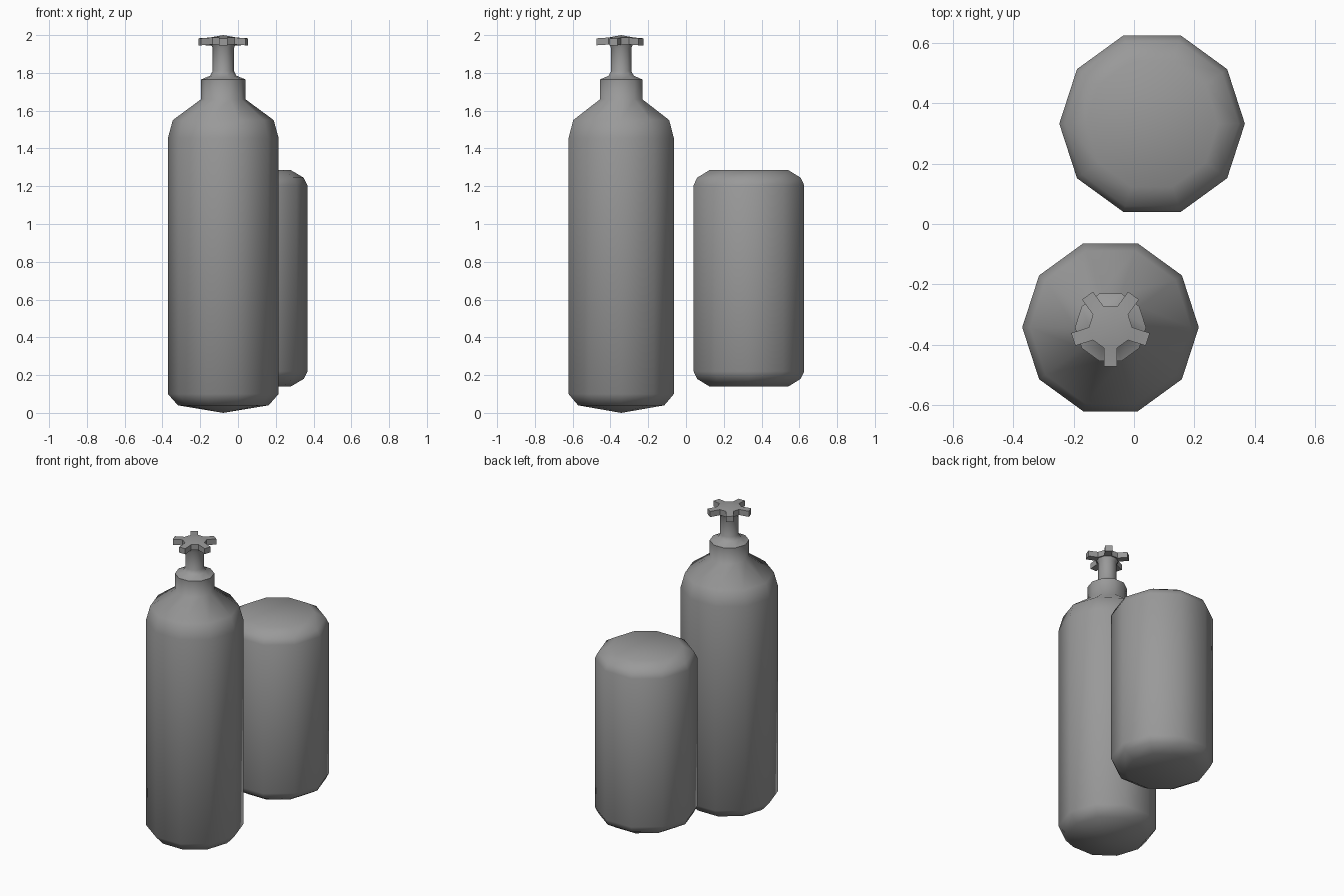
import bpy, bmesh
from math import radians, sin, cos, tau

SIDES = 10

cube = bpy.data.objects.get("Cube")
if cube:
    bpy.data.objects.remove(cube, do_unlink=True)

grey = bpy.data.materials.new("metal grey")
grey.use_nodes = True
COLOUR = (0.32, 0.32, 0.32, 1)
grey.diffuse_color = COLOUR
grey.node_tree.nodes["Principled BSDF"].inputs["Base Color"].default_value = COLOUR


def finish(name, bm, centre, smooth_angle):
    """Turn a bmesh into a shaded, coloured object."""
    bmesh.ops.recalc_face_normals(bm, faces=bm.faces)
    mesh = bpy.data.meshes.new(name)
    bm.to_mesh(mesh)
    bm.free()
    mesh.materials.append(grey)
    obj = bpy.data.objects.new(name, mesh)
    obj.location = (*centre, 0)
    bpy.context.collection.objects.link(obj)
    bpy.ops.object.select_all(action="DESELECT")
    obj.select_set(True)
    bpy.context.view_layer.objects.active = obj
    bpy.ops.object.shade_smooth_by_angle(angle=radians(smooth_angle))
    return obj


def ring(bm, radius, z, offset=0.0):
    return [bm.verts.new((radius * cos(tau * i / SIDES + offset),
                          radius * sin(tau * i / SIDES + offset), z))
            for i in range(SIDES)]


def bridge(bm, a, b):
    return [bm.faces.new((a[i], a[(i + 1) % SIDES], b[(i + 1) % SIDES], b[i]))
            for i in range(SIDES)]


def cap(bm, loop, tip_z=None):
    """Close a loop with one flat face, or a fan to a central tip."""
    if tip_z is None:
        bm.faces.new(loop)
        return
    tip = bm.verts.new((0, 0, tip_z))
    for i in range(SIDES):
        bm.faces.new((loop[i], loop[(i + 1) % SIDES], tip))


def lathe(name, profile, centre, bottom_tip=None):
    bm = bmesh.new()
    rings = [ring(bm, r, z) for r, z in profile]
    for a, b in zip(rings, rings[1:]):
        bridge(bm, a, b)
    cap(bm, rings[0], bottom_tip)
    cap(bm, rings[-1])
    return finish(name, bm, centre, 60)


# Tall bottle with shoulder, collar and valve stem
TALL = (-0.078, -0.343)
lathe("tall_bottle", [
    (0.24, 0.04), (0.293, 0.10), (0.293, 1.455), (0.267, 1.55),
    (0.118, 1.66), (0.118, 1.765), (0.07, 1.785), (0.056, 1.81),
    (0.056, 1.93), (0.066, 1.955)], TALL, bottom_tip=0.0)

# Short canister
lathe("short_canister", [
    (0.22, 0.14), (0.288, 0.18), (0.308, 0.22),
    (0.308, 1.205), (0.288, 1.245), (0.22, 1.285)], (0.06, 0.333))

# Valve handle: domed hub with five spokes pulled from every other side
bm = bmesh.new()
low = ring(bm, 0.072, 1.95, radians(18 - 18))
high = ring(bm, 0.072, 1.987)
sides = bridge(bm, low, high)
cap(bm, low)
cap(bm, high, 2.0)
for face in sides[1::2]:
    direction = face.calc_center_median()
    direction.z = 0
    direction.normalize()
    spoke = bmesh.ops.extrude_discrete_faces(bm, faces=[face])["faces"][0]
    shift = 0.13 - spoke.calc_center_median().xy.length
    for v in spoke.verts:
        v.co += direction * shift
        v.co.z -= 0.004
finish("valve_handle", bm, TALL, 30)
